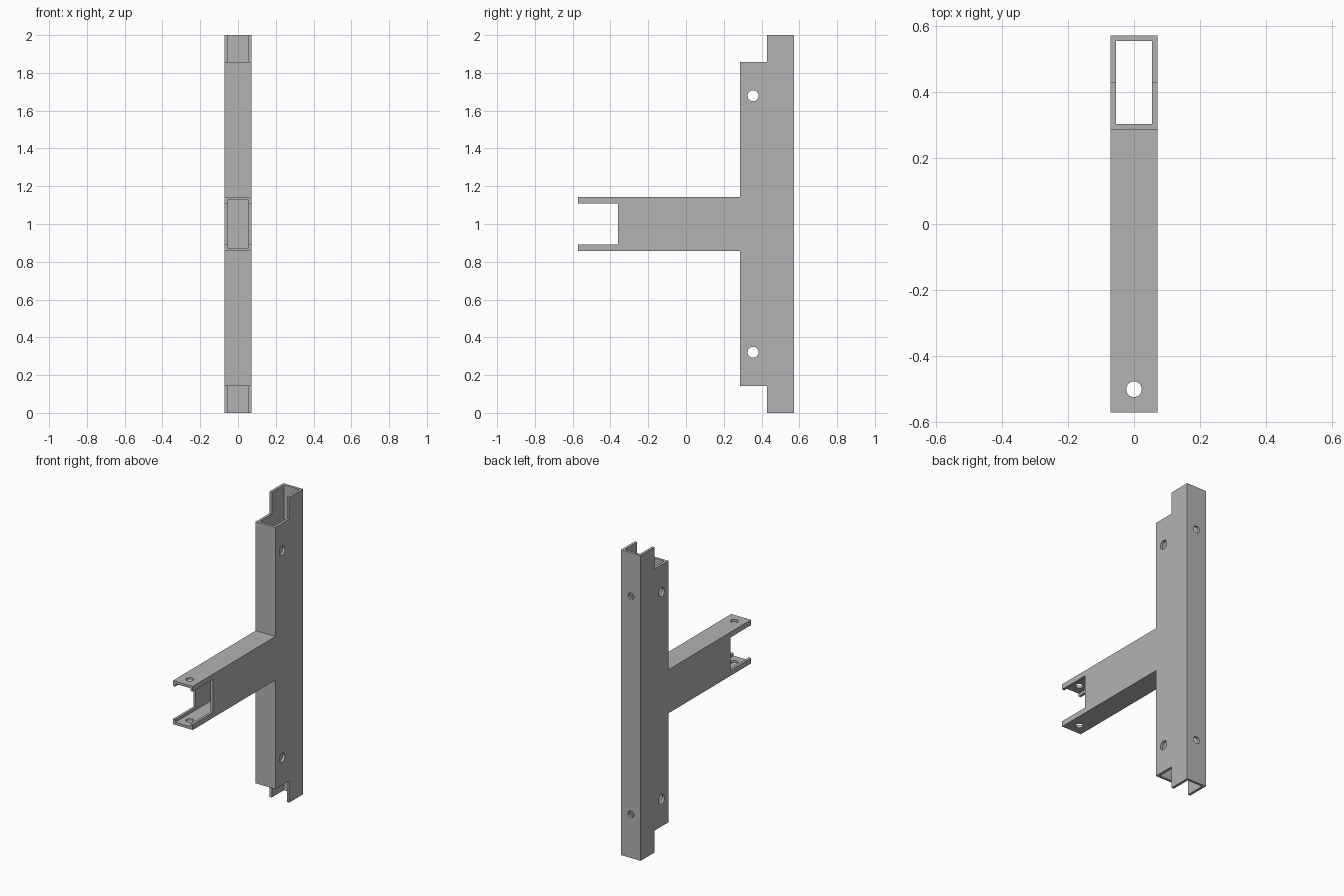
import bpy
import math
from mathutils import Vector

cube = bpy.data.objects.get("Cube")
if cube:
    bpy.data.objects.remove(cube, do_unlink=True)

W, D, WALL = 0.143, 0.286, 0.017     # tube width, tube depth, wall thickness
BACK, FRONT, HEIGHT = 0.571, -0.571, 2.0
JOINT = BACK - D                     # front face of the upright
MID = HEIGHT / 2

steel = bpy.data.materials.new("plain grey steel")
steel.use_nodes = True
grey = (0.45, 0.45, 0.45, 1)
steel.diffuse_color = grey
steel.node_tree.nodes["Principled BSDF"].inputs["Base Color"].default_value = grey


def box(name, low, high):
    low, high = Vector(low), Vector(high)
    bpy.ops.mesh.primitive_cube_add(size=1, location=(low + high) / 2)
    ob = bpy.context.object
    ob.name = name
    ob.scale = high - low
    bpy.ops.object.transform_apply(location=False, rotation=False, scale=True)
    ob.data.materials.append(steel)
    return ob


def drill(centre, axis, radius, length):
    turn = {"X": (0, math.pi / 2, 0), "Y": (math.pi / 2, 0, 0), "Z": (0, 0, 0)}[axis]
    bpy.ops.mesh.primitive_cylinder_add(vertices=32, radius=radius, depth=length,
                                        location=centre, rotation=turn)
    ob = bpy.context.object
    ob.name = "drill_cutter"
    ob.data.materials.append(steel)
    return ob


def cut(part, cutters):
    for cutter in cutters:
        cutter.hide_render = True
        bpy.context.view_layer.objects.active = part
        mod = part.modifiers.new("cut", "BOOLEAN")
        mod.operation, mod.solver, mod.object = "DIFFERENCE", "EXACT", cutter
        bpy.ops.object.modifier_apply(modifier=mod.name)
        bpy.data.objects.remove(cutter, do_unlink=True)


h = W / 2
inner = h - WALL

# Upright: hollow tube with the front half notched away at each end
upright = box("upright_tube", (-h, JOINT, 0), (h, BACK, HEIGHT))
cutters = [box("bore_cutter", (-inner, JOINT + WALL, -1), (inner, BACK - WALL, 3))]
for side in (-1, 1):
    end = MID + side * MID
    low, high = sorted((end - side * W, end + side))
    cutters.append(box("notch_cutter", (-1, 0, low), (1, BACK - W, high)))
    # Cross holes through both sides, and smaller holes in the back wall
    cutters.append(drill((0, 0.355, MID + side * 0.679), "X", 0.029, 1))
    cutters.append(drill((0, BACK, MID + side * 0.714), "Y", 0.0225, 0.1))
cut(upright, cutters)

# Arm: hollow tube with its sides cut away at the free end to leave two tongues
arm = box("arm_tube", (-h, FRONT, MID - D / 2), (h, JOINT, MID + D / 2))
cut(arm, [
    box("bore_cutter", (-inner, -1, MID - D / 2 + WALL), (inner, 1, MID + D / 2 - WALL)),
    box("fork_cutter", (-1, -1, MID - 0.108), (1, -0.36, MID + 0.108)),
    drill((0, -0.5, MID), "Z", 0.0235, 1),
])
